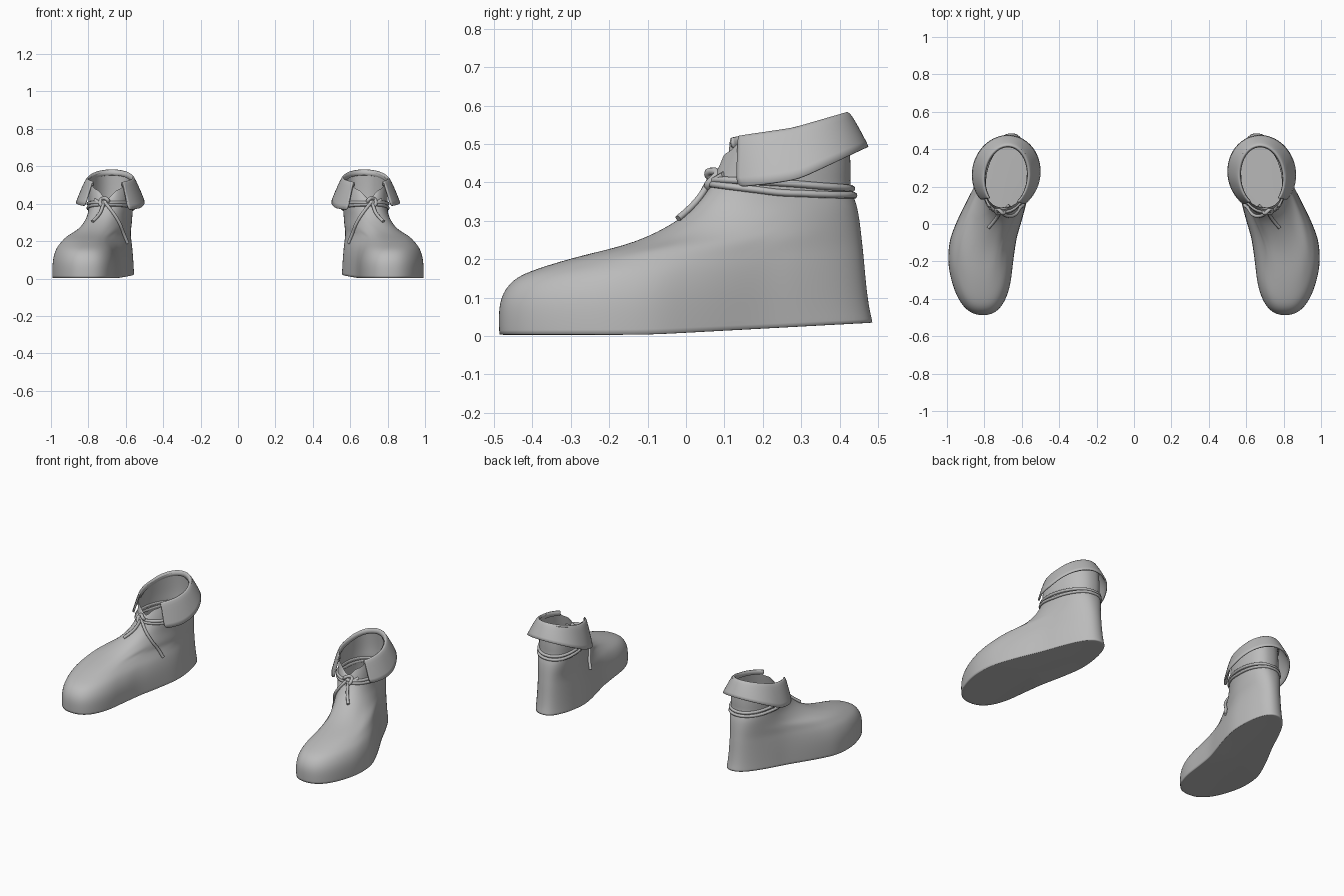
import bpy, bmesh, math
from mathutils import Vector
from mathutils.bvhtree import BVHTree

if "Cube" in bpy.data.objects:
    bpy.data.objects.remove(bpy.data.objects["Cube"])

N = 40
grey = bpy.data.materials.new("grey_leather")
grey.diffuse_color = (0.5, 0.5, 0.5, 1)
grey.use_nodes = True
grey.node_tree.nodes["Principled BSDF"].inputs["Base Color"].default_value = grey.diffuse_color


def lerp_table(table, v):
    """Piecewise linear lookup."""
    if v <= table[0][0]:
        return table[0][1]
    for (a, p), (b, q) in zip(table, table[1:]):
        if v <= b:
            return p + (q - p) * (v - a) / (b - a)
    return table[-1][1]


def finish(name, bm, subdiv=0, thick=0):
    bmesh.ops.recalc_face_normals(bm, faces=bm.faces)
    me = bpy.data.meshes.new(name)
    bm.to_mesh(me)
    bm.free()
    me.materials.append(grey)
    for p in me.polygons:
        p.use_smooth = True
    ob = bpy.data.objects.new(name, me)
    bpy.context.collection.objects.link(ob)
    if thick:
        m = ob.modifiers.new("thickness", 'SOLIDIFY')
        m.thickness, m.offset = thick, 0
    if subdiv:
        m = ob.modifiers.new("smooth", 'SUBSURF')
        m.levels = m.render_levels = subdiv
    ob.modifiers.new("pair", 'MIRROR').use_mirror_merge = False
    return ob


def bridge(bm, rows, closed):
    for r, s in zip(rows, rows[1:]):
        n = len(r)
        for i in range(n if closed else n - 1):
            j = (i + 1) % n
            bm.faces.new((r[i], r[j], s[j], s[i]))


# Centre line of the foot in plan, curving from toe to heel
CENTRE = [(-.49, .808), (-.2, .822), (-.08, .808), (.05, .762), (.2, .703), (.35, .675), (.49, .655)]


def sole_z(y):
    return .003 + max(0, y + .1) / .585 * .031


def rim_z(y):
    return lerp_table([(.08, .51), (.135, .522), (.28, .543), (.42, .582)], y)


# Boot body rings: front y, front z, back y, back z, front half width, back half width
RINGS = [
    (-.488, .003, .488, .034, .207, .142),
    (-.490, .05, .478, .075, .208, .140),
    (-.486, .10, .470, .14, .202, .138),
    (-.455, .148, .465, .20, .177, .136),
    (-.395, .174, .461, .235, .148, .134),
    (-.27, .211, .457, .27, .127, .132),
    (-.13, .241, .453, .30, .114, .129),
    (-.015, .302, .447, .335, .106, .126),
    (.035, .350, .438, .362, .108, .123),
    (.066, .395, .426, .39, .116, .118),
    (.075, .43, .432, .44, .120, .120),
    (.088, .475, .418, .575, .118, .118)]


def ring_point(k, i, scale=1):
    yf, zf, yb, zb, wf, wb = RINGS[k]
    a = 2 * math.pi * i / N
    s = (1 - math.cos(a)) / 2
    y = yf + (yb - yf) * s
    w = wf + (wb - wf) * s
    sn = math.copysign(abs(math.sin(a)) ** .84, math.sin(a)) if abs(math.sin(a)) > 1e-6 else 0
    up = min(1, max(0, (k - 5) / 4))
    cx = lerp_table(CENTRE, y) * (1 - up) + (.700 - .042 * s) * up
    z = zf + (zb - zf) * s
    if k == 0:
        z = sole_z(y)
    if k == 11:                       # open throat with two small points
        d = min(a, 2 * math.pi - a)
        z = lerp_table([(0, .42), (.35, .475), (.6, .48), (.85, rim_z(y) - .008)], d) if d < .85 else rim_z(y) - .008
    x = cx + w * sn * scale
    mid = (yf + yb) / 2
    return Vector((x, mid + (y - mid) * scale, z))


bm = bmesh.new()
rows = [[bm.verts.new(ring_point(k, i)) for i in range(N)] for k in range(len(RINGS))]
inner = [bm.verts.new(ring_point(0, i, .93)) for i in range(N)]
bridge(bm, [inner] + rows, True)
bm.faces.new(inner)
crease = bm.edges.layers.float.new("crease_edge")
for e in bm.edges:
    if all(v in rows[0] for v in e.verts):
        e[crease] = .8
body = finish("boot_body", bm, 2)

# Folded cuff: inner lip, rolled rim, flaring outer flap, open at the front;
# the flap on the inner side reaches further round and hangs lower
bm = bmesh.new()
START, END, M = .8, 2 * math.pi - .62, 36
HEM_OUT = [(.13, .388), (.22, .396), (.3, .408), (.4, .452), (.49, .492)]
HEM_IN = [(.10, .365), (.2, .378), (.3, .408), (.4, .452), (.49, .492)]
cuff = []
# blend from rim (0) to hem (1), with lift for the roll
for t, lift in ((-.04, -.03), (0, 0), (.12, .004), (.4, 0), (.72, 0), (1, 0)):
    row = []
    for i in range(M + 1):
        a = START + (END - START) * i / M
        s = (1 - math.cos(a)) / 2
        rx, ry, cy = .118 + .062 * t, .165 + .035 * t, .252 + .02 * t
        y = cy - ry * math.cos(a)
        top = rim_z(.252 - .168 * math.cos(a))
        hem = lerp_table(HEM_OUT if a < math.pi else HEM_IN, .278 - .21 * math.cos(a))
        drop = max(0, t) ** 1.25
        z = top + (hem - top) * drop + lift
        row.append(bm.verts.new((.692 - .018 * s + rx * math.sin(a), y, z)))
    cuff.append(row)
bridge(bm, cuff, False)
crease = bm.edges.layers.float.new("crease_edge")
for e in bm.edges:
    if e.is_boundary:
        e[crease] = .7
for v in (cuff[-1][0], cuff[-1][-1]):
    for e in v.link_edges:
        e[crease] = 1
finish("folded_cuff", bm, 1, .01)

# Surface lookup so the cords lie on the leather
bpy.context.view_layer.update()
tree = BVHTree.FromObject(body, bpy.context.evaluated_depsgraph_get())


def cord(name, pts, radius, closed=False, snap=None):
    cu = bpy.data.curves.new(name, 'CURVE')
    cu.dimensions = '3D'
    cu.bevel_depth, cu.bevel_resolution, cu.resolution_u = radius, 2, 5
    cu.use_fill_caps = True
    sp = cu.splines.new('BEZIER')
    sp.bezier_points.add(len(pts) - 1)
    sp.use_cyclic_u = closed
    for b, p in zip(sp.bezier_points, pts):
        p = Vector(p)
        if snap is not None:
            hit, nrm, _, _ = tree.find_nearest(p)
            p = hit + nrm * snap
        b.co = p
        b.handle_left_type = b.handle_right_type = 'AUTO'
    tmp = bpy.data.objects.new(name, cu)
    bpy.context.collection.objects.link(tmp)
    bpy.context.view_layer.update()
    me = bpy.data.meshes.new_from_object(tmp.evaluated_get(bpy.context.evaluated_depsgraph_get()))
    bpy.data.objects.remove(tmp)
    bm = bmesh.new()
    bm.from_mesh(me)
    finish(name, bm)


# Two cords wrapped around the ankle
for name, zf, zs, zb in (("ankle_cord_upper", .41, .398, .385), ("ankle_cord_lower", .398, .374, .366)):
    pts = []
    for i in range(20):
        a = 2 * math.pi * i / 20
        s = (1 - math.cos(a)) / 2
        z = lerp_table([(0, zf), (.5, zs), (1, zb)], s)
        pts.append((.700 - .042 * s + .135 * math.sin(a), .246 - .192 * math.cos(a), z))
    cord(name, pts, .009, True, .002)

# Knot at the throat: a wrapped loop, a bar and two hanging tails
K = Vector((.715, .075, .407))
cord("knot_loop", [K + Vector((.022 * math.cos(t), -.006 + .012 * math.sin(2 * t), .022 * math.sin(t)))
                   for t in (i * math.pi / 4 for i in range(8))], .01, True)
cord("knot_bar", [K + Vector(p) for p in ((-.05, .025, .015), (-.02, 0, .005), (.02, -.004, -.004), (.05, .025, .012))], .01)
cord("inner_tail", [(.71, .06, .405), (.675, .04, .365), (.635, .05, .30), (.60, .08, .24), (.585, .10, .19)], .009, False, .006)
cord("outer_tail", [(.72, .06, .40), (.735, .025, .365), (.755, .005, .33), (.775, -.015, .295)], .009, False, .006)
